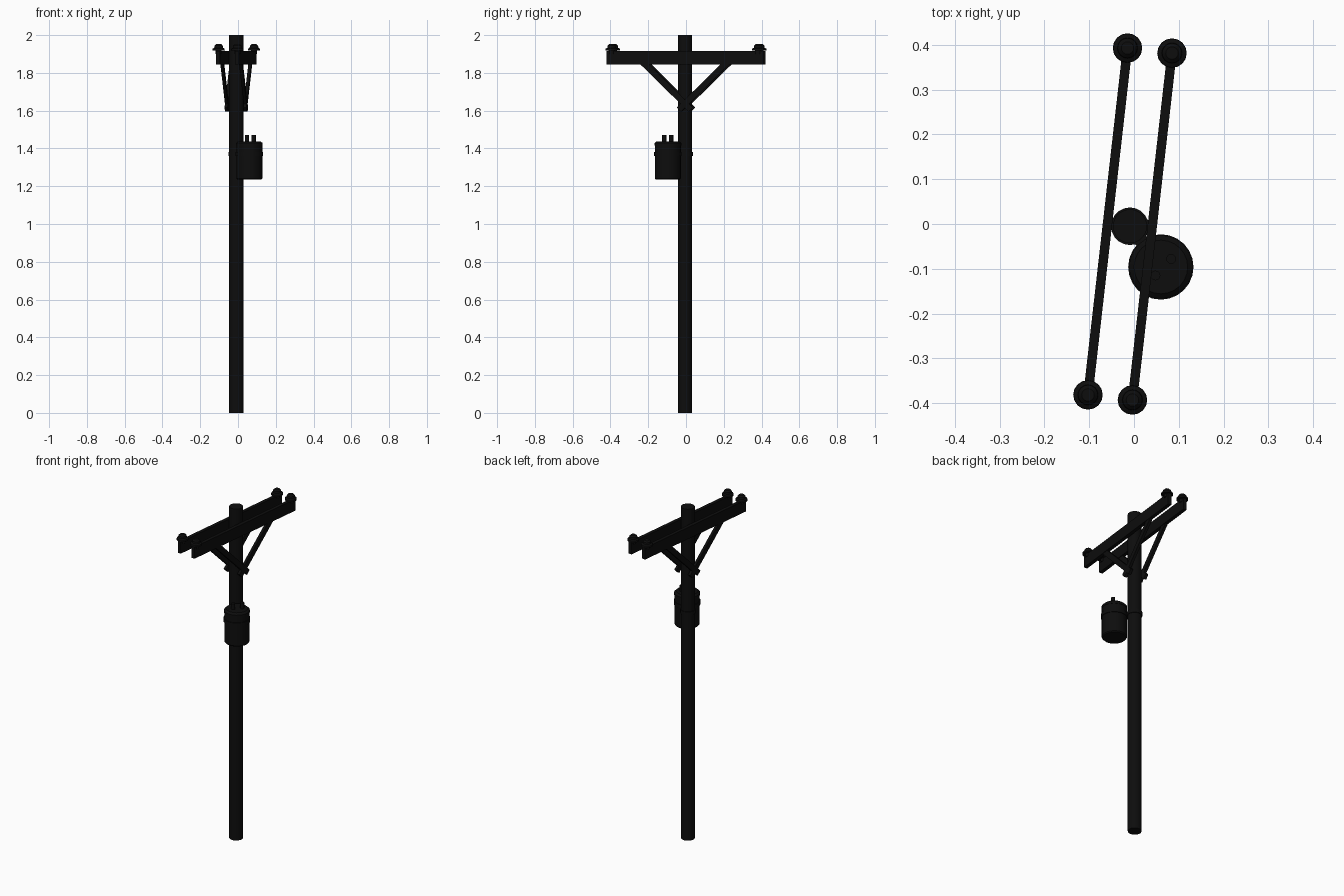
import bpy, bmesh, math
from mathutils import Matrix, Vector

cube = bpy.data.objects.get("Cube")
if cube:
    bpy.data.objects.remove(cube, do_unlink=True)

# One near-black colour for everything
black = bpy.data.materials.new("near_black")
black.use_nodes = True
colour = (0.004, 0.004, 0.004, 1)
black.diffuse_color = colour
black.node_tree.nodes["Principled BSDF"].inputs["Base Color"].default_value = colour


def finish(name, bm, smooth=False):
    bmesh.ops.recalc_face_normals(bm, faces=bm.faces)
    mesh = bpy.data.meshes.new(name)
    bm.to_mesh(mesh)
    bm.free()
    mesh.materials.append(black)
    obj = bpy.data.objects.new(name, mesh)
    bpy.context.collection.objects.link(obj)
    if smooth:
        bpy.ops.object.select_all(action="DESELECT")
        obj.select_set(True)
        bpy.context.view_layer.objects.active = obj
        bpy.ops.object.shade_smooth_by_angle(angle=math.radians(35))
    return obj


def lathe(name, centre, profile, sides=20):
    """Turned part: rings of (radius, z), capped at both ends."""
    bm = bmesh.new()
    rings = []
    for radius, z in profile:
        rings.append([bm.verts.new((centre[0] + radius * math.cos(math.tau * i / sides),
                                    centre[1] + radius * math.sin(math.tau * i / sides), z))
                      for i in range(sides)])
    for low, high in zip(rings, rings[1:]):
        for i in range(sides):
            j = (i + 1) % sides
            bm.faces.new((low[i], low[j], high[j], high[i]))
    bm.faces.new(rings[0][::-1])
    bm.faces.new(rings[-1])
    return finish(name, bm, smooth=True)


def box(name, size, matrix):
    bm = bmesh.new()
    bmesh.ops.create_cube(bm, size=1, matrix=matrix @ Matrix.Diagonal((*size, 1)))
    return finish(name, bm)


# Pole
pole = Vector((-0.009, -0.005, 0))
lathe("pole", pole, [(0.038, 0), (0.038, 2)])

# Crossarms with insulators and braces, turned slightly about the pole
turn = Matrix.Translation((-0.009, 0, 0)) @ Matrix.Rotation(math.radians(-6.5), 4, "Z")
for side, label in ((-1, "right"), (1, "left")):
    x = side * 0.05
    box(f"{label}_crossarm", (0.021, 0.834, 0.07), turn @ Matrix.Translation((x, 0, 1.88)))
    for end, where in ((-1, "front"), (1, "back")):
        spot = turn @ Vector((x, end * 0.39, 0))
        lathe(f"{label}_{where}_insulator", spot,
              [(0.016, 1.9), (0.016, 1.918), (0.033, 1.918), (0.032, 1.928),
               (0.023, 1.933), (0.022, 1.944), (0.014, 1.952)], 16)
        # Diagonal brace running past the pole, so each pair crosses
        top = Vector((x, end * 0.225, 1.856))
        foot = Vector((x, end * -0.031, 1.606))
        slope = math.atan2(top.y - foot.y, top.z - foot.z)
        box(f"{label}_{where}_brace", (0.016, 0.032, (top - foot).length),
            turn @ Matrix.Translation((top + foot) / 2) @ Matrix.Rotation(-slope, 4, "X"))

# Transformer tank with rim, chamfered lid and band
tank = Vector((0.06, -0.096, 0))
lathe("transformer_tank", tank,
      [(0.064, 1.236), (0.069, 1.242), (0.069, 1.415), (0.071, 1.415),
       (0.071, 1.428), (0.06, 1.438)], 24)
lathe("tank_band", tank, [(0.073, 1.36), (0.073, 1.382)], 24)
lathe("pole_band", pole, [(0.042, 1.36), (0.042, 1.382)])

# Bracket joining tank and pole
reach = tank - pole
box("tank_bracket", (0.06, 0.03, 0.022),
    Matrix.Translation((pole + reach * 0.36) + Vector((0, 0, 1.371)))
    @ Matrix.Rotation(math.atan2(reach.y, reach.x), 4, "Z"))

# Bushings on the lid
for number, spot in enumerate(((0.048, -0.115), (0.083, -0.078))):
    lathe(f"bushing_{number + 1}", spot, [(0.011, 1.43), (0.011, 1.472)], 12)
